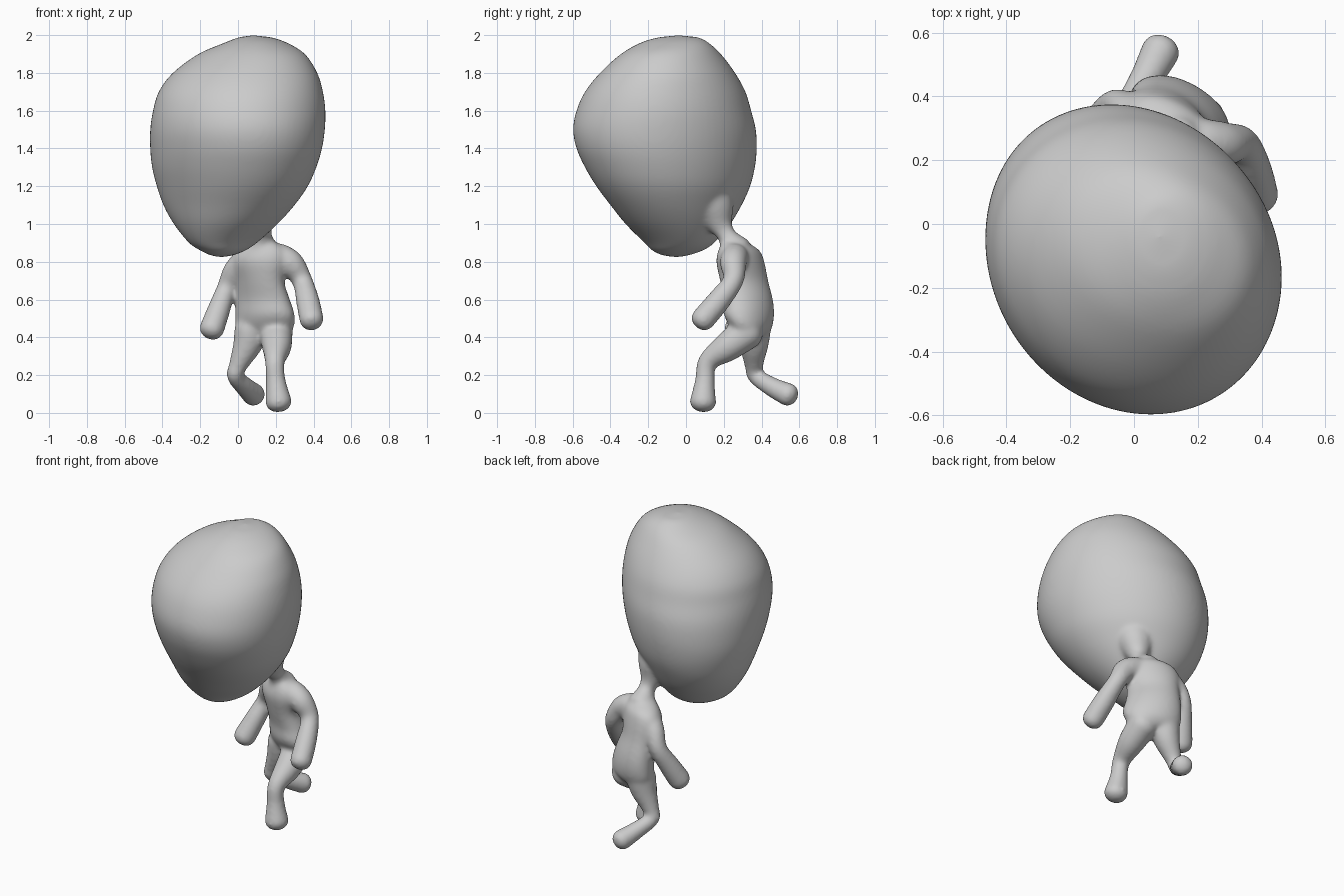
import bpy, bmesh, math
from mathutils import Vector

start_cube = bpy.data.objects.get("Cube")
if start_cube:
    bpy.data.objects.remove(start_cube, do_unlink=True)

GREY = (0.6, 0.6, 0.6, 1.0)
clay = bpy.data.materials.new("plain grey")
clay.use_nodes = True
clay.diffuse_color = GREY
clay.node_tree.nodes["Principled BSDF"].inputs["Base Color"].default_value = GREY


def spline(rows, steps):
    """Smooth curve through rows of numbers of any length."""
    keys = [Vector(row) for row in rows]
    keys = [keys[0]] + keys + [keys[-1]]
    out = []
    for a, b, c, d in zip(keys, keys[1:], keys[2:], keys[3:]):
        for s in range(steps):
            t = s / steps
            out.append(b + (c - a) * t / 2 + (a * 2 - b * 5 + c * 4 - d) * t * t / 2
                       + (b * 3 - a - c * 3 + d) * t ** 3 / 2)
    return out + [keys[-1]]


def skin_rings(bm, rings, first_tip, last_tip):
    """Bridge rings of points into a closed skin with a tip at each end."""
    loops = [[bm.verts.new(p) for p in ring] for ring in rings]
    count = len(loops[0])
    tips = bm.verts.new(first_tip), bm.verts.new(last_tip)
    faces = []
    for i in range(count):
        j = (i + 1) % count
        for low, high in zip(loops, loops[1:]):
            faces.append(bm.faces.new((low[i], low[j], high[j], high[i])))
        faces.append(bm.faces.new((loops[0][j], loops[0][i], tips[0])))
        faces.append(bm.faces.new((loops[-1][i], loops[-1][j], tips[1])))
    bmesh.ops.recalc_face_normals(bm, faces=faces)


def add_stack(bm, sections, first_tip, last_tip, sides=72):
    """Level sections: height, left, right, front, back, skew."""
    rings = []
    for z, x0, x1, y0, y1, skew in spline(sections, 4):
        ring = []
        for k in range(sides):
            a = math.tau * k / sides
            ring.append(((x0 + x1) / 2 + (x1 - x0) / 2 * math.cos(a),
                         (y0 + y1) / 2 + (y1 - y0) / 2 * math.sin(a + skew), z))
        rings.append(ring)
    skin_rings(bm, rings, first_tip, last_tip)


def add_limb(bm, path, sides=24):
    """Round tube through x, y, z, radius points, with flattened domed ends."""
    pts = spline(path, 6)
    centres = [p.to_3d() for p in pts]
    last = len(pts) - 1
    tangents = [(centres[min(i + 1, last)] - centres[max(i - 1, 0)]).normalized()
                for i in range(last + 1)]
    # each entry is centre, radius, tangent; domes are added at both ends
    spine = [(c, p[3], t) for c, p, t in zip(centres, pts, tangents)]
    dome = [math.radians(d) for d in (30, 55, 75)]

    def cap(entry, sign):
        c, r, t = entry
        return [(c + t * sign * r * 0.75 * math.sin(d), r * math.cos(d), t) for d in dome]

    spine = cap(spine[0], -1)[::-1] + spine + cap(spine[-1], 1)
    side = spine[0][2].orthogonal().normalized()
    rings = []
    for c, r, t in spine:
        side = (side - t * side.dot(t)).normalized()
        other = t.cross(side)
        rings.append([c + (side * math.cos(math.tau * k / sides)
                           + other * math.sin(math.tau * k / sides)) * r
                      for k in range(sides)])
    skin_rings(bm, rings, spine[0][0], spine[-1][0])


bm = bmesh.new()

# Oversized head, tapering down towards the neck
add_stack(bm, [
    (0.835, -0.15, -0.02, -0.13, 0.02, 0.1),
    (0.86, -0.2, 0.04, -0.18, 0.09, 0.1),
    (0.9, -0.26, 0.1, -0.22, 0.15, 0.1),
    (1.0, -0.34, 0.21, -0.32, 0.235, -0.05),
    (1.1, -0.395, 0.30, -0.4, 0.295, -0.13),
    (1.2, -0.43, 0.37, -0.475, 0.34, -0.15),
    (1.3, -0.455, 0.415, -0.535, 0.365, -0.15),
    (1.4, -0.465, 0.445, -0.58, 0.375, -0.14),
    (1.5, -0.465, 0.46, -0.598, 0.37, -0.12),
    (1.6, -0.45, 0.463, -0.58, 0.345, -0.1),
    (1.7, -0.42, 0.45, -0.535, 0.315, -0.1),
    (1.8, -0.345, 0.42, -0.455, 0.26, -0.1),
    (1.9, -0.21, 0.355, -0.345, 0.185, -0.1),
    (1.96, -0.07, 0.26, -0.24, 0.12, 0),
    (1.988, 0, 0.18, -0.15, 0.07, 0),
], (-0.09, -0.05, 0.822), (0.08, -0.04, 2.0))

# Torso, turned slightly to its right
add_stack(bm, [
    (0.41, 0.03, 0.25, 0.28, 0.43, -0.5),
    (0.45, -0.01, 0.295, 0.24, 0.455, -0.4),
    (0.52, -0.015, 0.3, 0.2, 0.467, -0.4),
    (0.6, -0.015, 0.275, 0.2, 0.46, -0.4),
    (0.7, -0.02, 0.245, 0.18, 0.435, -0.4),
    (0.8, -0.04, 0.26, 0.16, 0.415, -0.4),
    (0.86, -0.01, 0.25, 0.17, 0.39, -0.4),
    (0.9, 0.05, 0.21, 0.19, 0.33, -0.3),
], (0.14, 0.35, 0.40), (0.13, 0.25, 0.92))

# Neck and limbs
limbs = {
    "neck": [(0.13, 0.26, 0.87, 0.085), (0.13, 0.215, 0.94, 0.05),
             (0.12, 0.18, 1.0, 0.07), (0.11, 0.145, 1.09, 0.115),
             (0.09, 0.08, 1.2, 0.16)],
    "left_arm": [(0.21, 0.26, 0.83, 0.072), (0.28, 0.25, 0.79, 0.071),
                 (0.34, 0.25, 0.7, 0.055), (0.37, 0.17, 0.59, 0.063),
                 (0.39, 0.085, 0.49, 0.065)],
    "right_arm": [(0.03, 0.32, 0.8, 0.067), (-0.02, 0.35, 0.75, 0.061),
                  (-0.06, 0.37, 0.66, 0.053), (-0.1, 0.32, 0.55, 0.061),
                  (-0.14, 0.265, 0.44, 0.067)],
    "left_leg": [(0.2, 0.33, 0.43, 0.09), (0.205, 0.22, 0.35, 0.079),
                 (0.195, 0.115, 0.27, 0.053), (0.2, 0.1, 0.17, 0.053),
                 (0.215, 0.09, 0.056, 0.072)],
    "right_leg": [(0.07, 0.36, 0.44, 0.09), (0.05, 0.36, 0.36, 0.078),
                  (0, 0.36, 0.25, 0.05), (-0.015, 0.37, 0.195, 0.045),
                  (0.04, 0.46, 0.135, 0.053), (0.085, 0.545, 0.095, 0.063)],
}
for path in limbs.values():
    add_limb(bm, path)

for face in bm.faces:
    face.smooth = True
mesh = bpy.data.meshes.new("figure")
bm.to_mesh(mesh)
bm.free()
mesh.materials.append(clay)
figure = bpy.data.objects.new("figure", mesh)
bpy.context.collection.objects.link(figure)

# Blend head, neck, torso and limbs into one soft skin
fuse = figure.modifiers.new("fuse", 'REMESH')
fuse.mode = 'VOXEL'
fuse.voxel_size = 0.01
fuse.use_smooth_shade = True
soften = figure.modifiers.new("soften", 'SMOOTH')
soften.factor = 0.5
soften.iterations = 24
